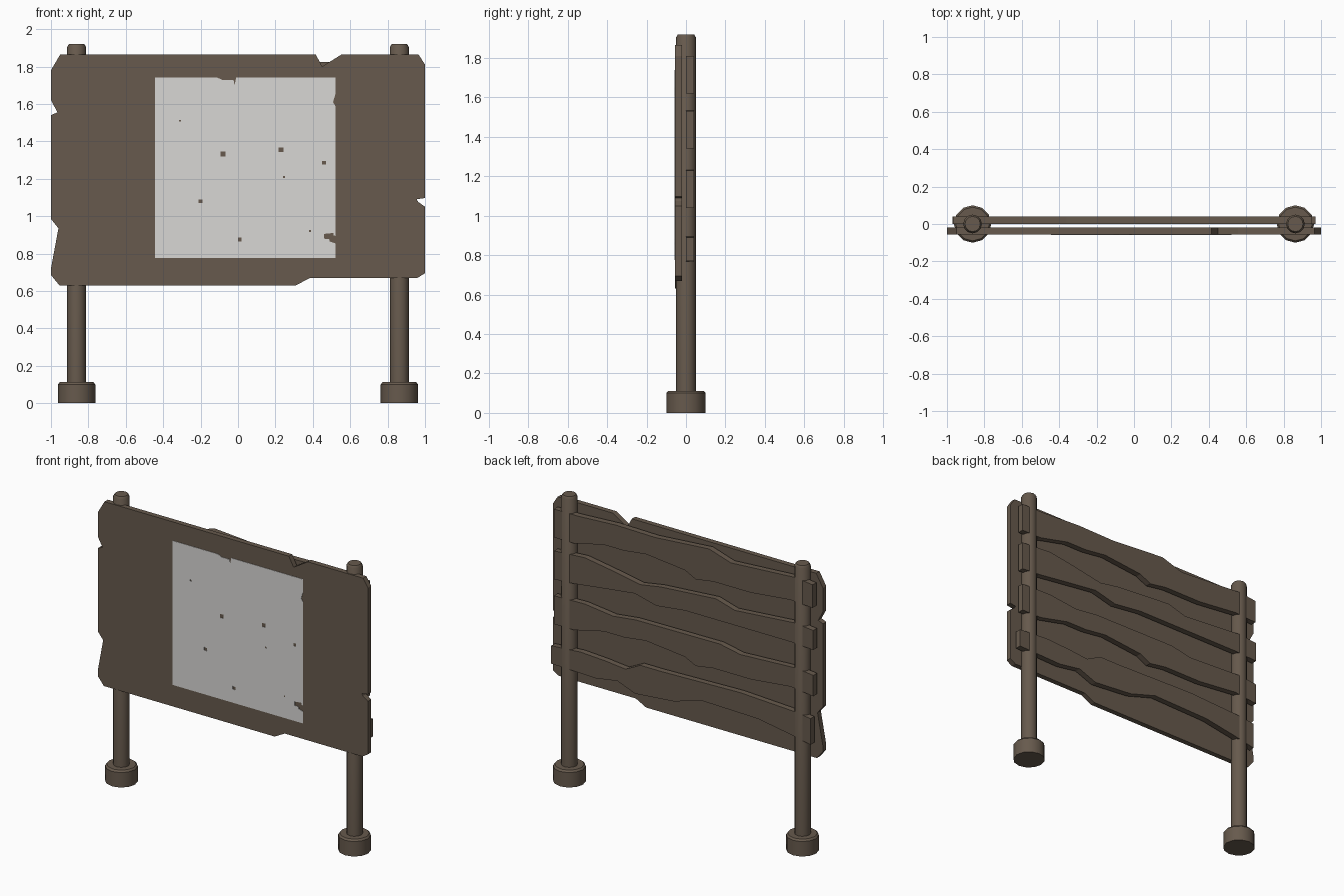
import bpy, bmesh, math
from mathutils import Matrix

if "Cube" in bpy.data.objects:
    bpy.data.objects.remove(bpy.data.objects["Cube"])


def material(name, rgb):
    m = bpy.data.materials.new(name)
    m.diffuse_color = (*rgb, 1)
    m.use_nodes = True
    m.node_tree.nodes["Principled BSDF"].inputs["Base Color"].default_value = m.diffuse_color
    return m


WOOD = material("dark weathered wood", (0.135, 0.102, 0.074))
PAPER = material("pale paper", (0.69, 0.68, 0.665))


def add(name, mesh, mat):
    mesh.materials.clear()
    mesh.materials.append(mat)
    ob = bpy.data.objects.new(name, mesh)
    bpy.context.collection.objects.link(ob)
    return ob


def cutout(name, loops, y0, y1, mat):
    """Extruded x/z outline; further loops become holes."""
    cu = bpy.data.curves.new(name, 'CURVE')
    cu.dimensions = '2D'
    cu.fill_mode = 'BOTH'
    cu.extrude = abs(y1 - y0) / 2
    for pts in loops:
        s = cu.splines.new('POLY')
        s.points.add(len(pts) - 1)
        for p, (x, z) in zip(s.points, pts):
            p.co = (x, z, 0, 1)
        s.use_cyclic_u = True
    tmp = bpy.data.objects.new(name + "_outline", cu)
    bpy.context.collection.objects.link(tmp)
    bpy.context.view_layer.update()
    dg = bpy.context.evaluated_depsgraph_get()
    me = bpy.data.meshes.new_from_object(tmp.evaluated_get(dg))
    bpy.data.objects.remove(tmp)
    me.transform(Matrix.Translation((0, (y0 + y1) / 2, 0)) @ Matrix.Rotation(math.pi / 2, 4, 'X'))
    bm = bmesh.new()
    bm.from_mesh(me)
    bmesh.ops.remove_doubles(bm, verts=bm.verts, dist=1e-5)
    bmesh.ops.recalc_face_normals(bm, faces=bm.faces)
    bm.to_mesh(me)
    bm.free()
    me.shade_flat()
    return add(name, me, mat)


def turned(name, x, profile, mat, n=12):
    """Turned solid from (radius, z) points, capped at both ends."""
    bm = bmesh.new()
    rings = [[bm.verts.new((x + r * math.cos(2 * math.pi * i / n), r * math.sin(2 * math.pi * i / n), z))
              for i in range(n)] for r, z in profile]
    for a, b in zip(rings, rings[1:]):
        for i in range(n):
            j = (i + 1) % n
            bm.faces.new((a[i], a[j], b[j], b[i]))
    bm.faces.new(rings[0][::-1])
    bm.faces.new(rings[-1])
    me = bpy.data.meshes.new(name)
    bm.to_mesh(me)
    bm.free()
    me.shade_smooth()
    me.set_sharp_from_angle(angle=math.radians(35))
    return add(name, me, mat)


# Posts with heavy round feet
for side, x in (("left", -0.863), ("right", 0.863)):
    turned(side + "_post", x, [(0.05, 0.05), (0.05, 1.905), (0.041, 1.92)], WOOD)
    turned(side + "_foot", x, [(0.1, 0), (0.1, 0.1), (0.09, 0.112)], WOOD)

# Chipped front board
cutout("front_board", [[
    (-0.95, 1.865), (0.415, 1.865), (0.45, 1.80), (0.555, 1.865), (0.965, 1.865), (1, 1.81),
    (1, 1.097), (0.955, 1.09), (0.965, 1.075), (1, 1.05), (1, 0.695), (0.96, 0.67),
    (0.385, 0.67), (0.31, 0.63), (-0.955, 0.63), (-1, 0.685), (-1, 0.72), (-0.96, 0.935),
    (-1, 0.985), (-1, 1.54), (-0.965, 1.555), (-1, 1.62), (-1, 1.78)]],
    -0.055, -0.02, WOOD)

# Torn paper sheet with small holes
sheet = [(-0.445, 0.775), (0.52, 0.775), (0.52, 0.855), (0.49, 0.865), (0.49, 0.876), (0.46, 0.88),
         (0.46, 0.905), (0.51, 0.91), (0.51, 0.897), (0.52, 0.895), (0.52, 1.59), (0.508, 1.61),
         (0.52, 1.65), (0.52, 1.74), (-0.01, 1.74), (-0.018, 1.70), (-0.024, 1.727),
         (-0.08, 1.727), (-0.11, 1.74), (-0.445, 1.74)]
holes = [(-0.31, 1.51, 0.005), (-0.08, 1.332, 0.013), (0.23, 1.355, 0.013), (0.46, 1.285, 0.01),
         (0.245, 1.21, 0.005), (-0.2, 1.08, 0.01), (0.01, 0.875, 0.01), (0.385, 0.92, 0.005)]
cutout("paper_sheet",
       [sheet] + [[(x - r, z - r), (x - r, z + r), (x + r, z + r), (x + r, z - r)] for x, z, r in holes],
       -0.0575, -0.0545, PAPER)

# Rough planks across the back: top edge then bottom edge, both from +x to -x
step_under = [(0.80, 0), (0.58, 0.05), (0.43, 0.05), (0.27, 0.07), (-0.02, 0.04),
              (-0.10, 0.0), (-0.23, 0.02), (-0.51, 0.02), (-0.80, 0.05)]
planks = [
    (0.95, -0.965, 1.81, 1.66,
     [(0.77, 1.81), (0.49, 1.825), (0.2, 1.82), (-0.20, 1.85), (-0.36, 1.80), (-0.84, 1.83)],
     [(x, 1.62 + d) for x, d in step_under]),
    (0.95, -0.97, 1.53, 1.38,
     [(0.72, 1.545), (0.53, 1.515), (0.31, 1.475), (0.16, 1.50), (-0.25, 1.53), (-0.39, 1.49), (-0.84, 1.525)],
     [(0.80, 1.35), (0.60, 1.375), (0.35, 1.405), (0.19, 1.365), (-0.02, 1.39), (-0.56, 1.39), (-0.80, 1.39)]),
    (0.95, -0.97, 1.23, 1.07,
     [(0.72, 1.235), (0.51, 1.21), (0.34, 1.23), (-0.28, 1.235), (-0.43, 1.205), (-0.84, 1.225)],
     [(x, 1.04 + d) for x, d in step_under]),
    (0.97, -0.95, 0.89, 0.74,
     [(0.75, 0.905), (0.57, 0.895), (0.42, 0.88), (0.31, 0.935), (0.16, 0.935), (-0.43, 0.95), (-0.84, 0.93)],
     [(0.80, 0.765), (0.64, 0.76), (0.48, 0.785), (0.35, 0.735), (0.06, 0.76), (-0.14, 0.82),
      (-0.56, 0.81), (-0.80, 0.77)]),
]
right_low = [1.62, 1.34, 1.04, 0.77]
for i, (xr, xl, zt, zb, top, low) in enumerate(planks):
    top_left = top[-1][1] - 0.015
    outline = [(xr, zt)] + top + [(xl, top_left), (xl, zb)] + low[::-1] + [(xr, right_low[i])]
    cutout("back_plank_%d" % (i + 1), [outline], 0.0, 0.04, WOOD)
